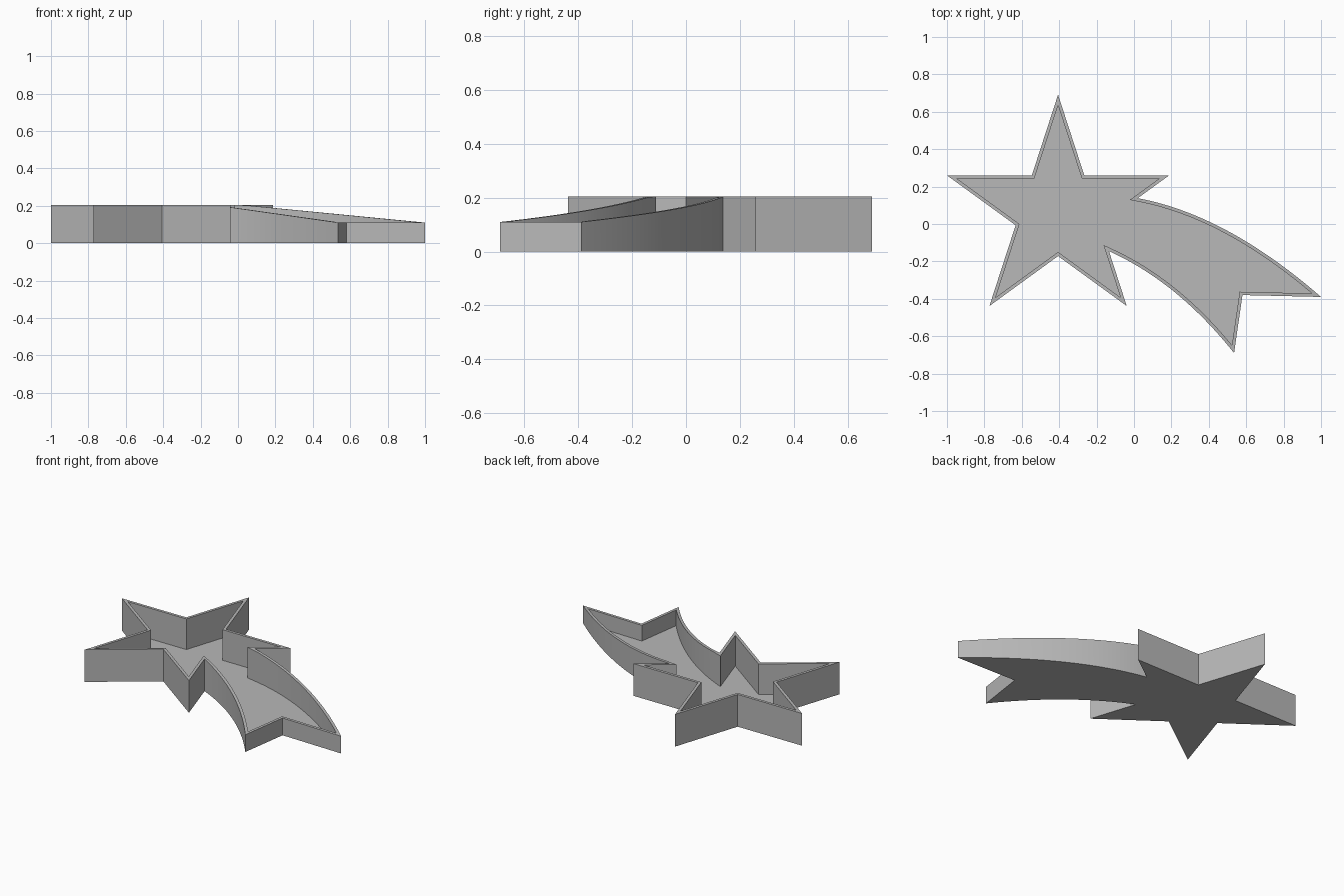
import bpy, bmesh, math
from mathutils import Vector

cube = bpy.data.objects.get("Cube")
if cube:
    bpy.data.objects.remove(cube, do_unlink=True)

HIGH, LOW = 0.205, 0.11      # rim height at the star and at the tail end
WALL, FLOOR = 0.0175, 0.01
CENTER, RADIUS = Vector((-0.406, 0.067)), 0.6245


def star_point(degrees, inner=False):
    r = RADIUS * (0.382 if inner else 1)
    a = math.radians(degrees)
    p = CENTER + Vector((math.cos(a), math.sin(a))) * r
    return p.x, p.y, HIGH


def tail_curve(start, control, end, steps=24):
    """Quadratic curve whose rim falls evenly from the star to the tail end."""
    a, b, c = Vector(start), Vector(control), Vector(end)
    points = []
    for i in range(steps + 1):
        t = i / steps
        p = a * (1 - t) ** 2 + b * 2 * t * (1 - t) + c * t * t
        f = (p.x - a.x) / (c.x - a.x)
        points.append((p.x, p.y, HIGH + (LOW - HIGH) * f))
    return points


# Outline, counter-clockwise: star arms, then the tail
outline = []
for k in range(5):
    outline.append(star_point(90 + 72 * k if k < 4 else 18))
    if k < 3:
        outline.append(star_point(126 + 72 * k, True))
    elif k == 3:
        outline += tail_curve((-0.134, -0.145), (0.235, -0.312), (0.535, -0.69))
        outline.append((0.58, -0.38, LOW))
        outline += reversed(tail_curve((0.02, 0.138), (0.495, 0.05), (1.0, -0.39)))
    else:
        outline.append(star_point(54, True))


def inset(points, distance):
    """Move the outline inward by a constant wall thickness with mitred corners."""
    result = []
    for i, (x, y, z) in enumerate(points):
        p = Vector((x, y))
        d1 = (p - Vector(points[i - 1][:2])).normalized()
        d2 = (Vector(points[(i + 1) % len(points)][:2]) - p).normalized()
        n1, n2 = Vector((-d1.y, d1.x)), Vector((-d2.y, d2.x))
        q = p + (n1 + n2) * distance / (1 + n1.dot(n2))
        result.append((q.x, q.y, z))
    return result


inner = inset(outline, WALL)
bm = bmesh.new()
rings = [
    [bm.verts.new((x, y, 0)) for x, y, z in outline],
    [bm.verts.new(p) for p in outline],
    [bm.verts.new(p) for p in inner],
    [bm.verts.new((x, y, FLOOR)) for x, y, z in inner],
]

# Outer wall, rim and inner wall
count = len(outline)
for lower, upper in zip(rings, rings[1:]):
    for i in range(count):
        j = (i + 1) % count
        bm.faces.new((lower[i], lower[j], upper[j], upper[i]))

# Underside and tray floor
bm.faces.new(rings[0][::-1])
bm.faces.new(rings[3])

mesh = bpy.data.meshes.new("shooting_star_tray")
bm.to_mesh(mesh)
bm.free()
tray = bpy.data.objects.new("shooting_star_tray", mesh)
bpy.context.collection.objects.link(tray)

# Plain grey
grey = bpy.data.materials.new("plain_grey")
grey.use_nodes = True
color = (0.48, 0.48, 0.48, 1)
grey.diffuse_color = color
grey.node_tree.nodes["Principled BSDF"].inputs["Base Color"].default_value = color
mesh.materials.append(grey)

bpy.ops.object.select_all(action="DESELECT")
tray.select_set(True)
bpy.context.view_layer.objects.active = tray
bpy.ops.object.shade_smooth_by_angle(angle=math.radians(25))
